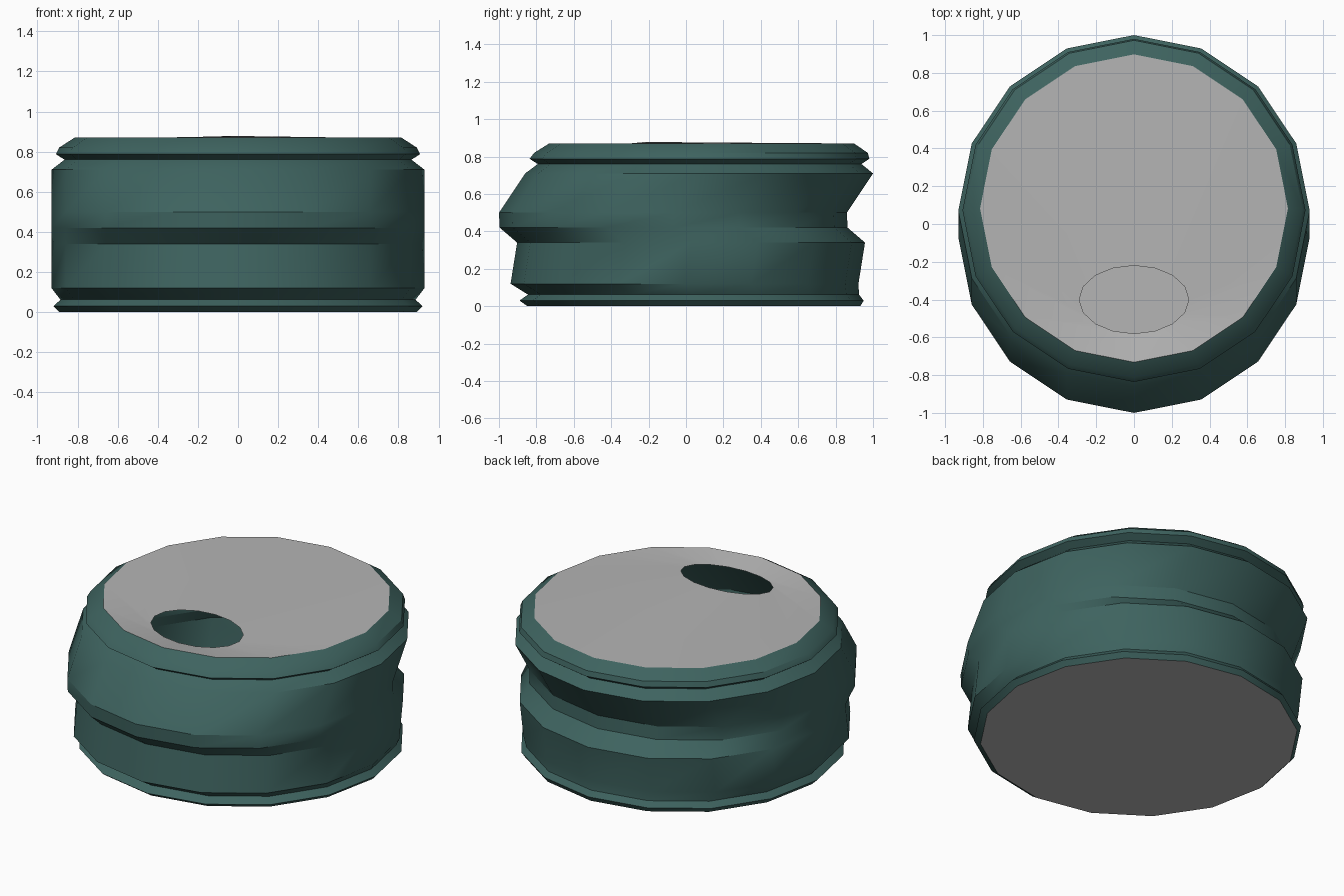
import bpy, bmesh, math

if "Cube" in bpy.data.objects:
    bpy.data.objects.remove(bpy.data.objects["Cube"])

SIDES = 16

def material(name, rgb):
    m = bpy.data.materials.new(name)
    m.diffuse_color = (*rgb, 1)
    m.use_nodes = True
    m.node_tree.nodes["Principled BSDF"].inputs["Base Color"].default_value = m.diffuse_color
    return m

green = material("dark_green", (0.048, 0.125, 0.115))
grey = material("light_grey", (0.46, 0.46, 0.46))

def ring(bm, cy, z, rx, ry, tilt=0.0):
    out = []
    for i in range(SIDES):
        a = 2 * math.pi * i / SIDES
        dy = ry * math.sin(a)
        out.append(bm.verts.new((rx * math.cos(a), cy + dy, z + tilt * dy)))
    return out

def bridge(bm, lower, upper):
    for i in range(SIDES):
        j = (i + 1) % SIDES
        bm.faces.new((lower[i], lower[j], upper[j], upper[i]))

def finish(bm, name, mat):
    me = bpy.data.meshes.new(name)
    bm.to_mesh(me)
    bm.free()
    ob = bpy.data.objects.new(name, me)
    bpy.context.collection.objects.link(ob)
    me.materials.append(mat)
    bpy.ops.object.select_all(action='DESELECT')
    ob.select_set(True)
    bpy.context.view_layer.objects.active = ob
    bpy.ops.object.shade_smooth_by_angle(angle=math.radians(30))
    return ob

# Side wall: stacked rings (centre y, height, radius), bodies shifted off axis
profile = [
    (0.042, 0.0, 0.89), (0.03, 0.03, 0.92), (0.04, 0.062, 0.885),
    (-0.008, 0.12, 0.93), (0.027, 0.34, 0.93), (-0.066, 0.42, 0.93),
    (-0.07, 0.50, 0.93), (0.07, 0.71, 0.93), (0.073, 0.76, 0.865),
    (0.072, 0.788, 0.908), (0.08, 0.82, 0.892), (0.083, 0.87, 0.815),
]
bm = bmesh.new()
rings = [ring(bm, c, z, r, r) for c, z, r in profile]
for lo, hi in zip(rings, rings[1:]):
    bridge(bm, lo, hi)
finish(bm, "side_wall", green)

# Lid with a tilted oval opening into the hollow body
bm = bmesh.new()
bridge(bm, ring(bm, 0.083, 0.87, 0.815, 0.815),
       ring(bm, -0.40, 0.86, 0.29, 0.18, 0.1))
finish(bm, "lid", grey)

# Flat base, facing down
bm = bmesh.new()
bm.faces.new(list(reversed(ring(bm, 0.042, 0.0, 0.89, 0.89))))
finish(bm, "base", grey)
